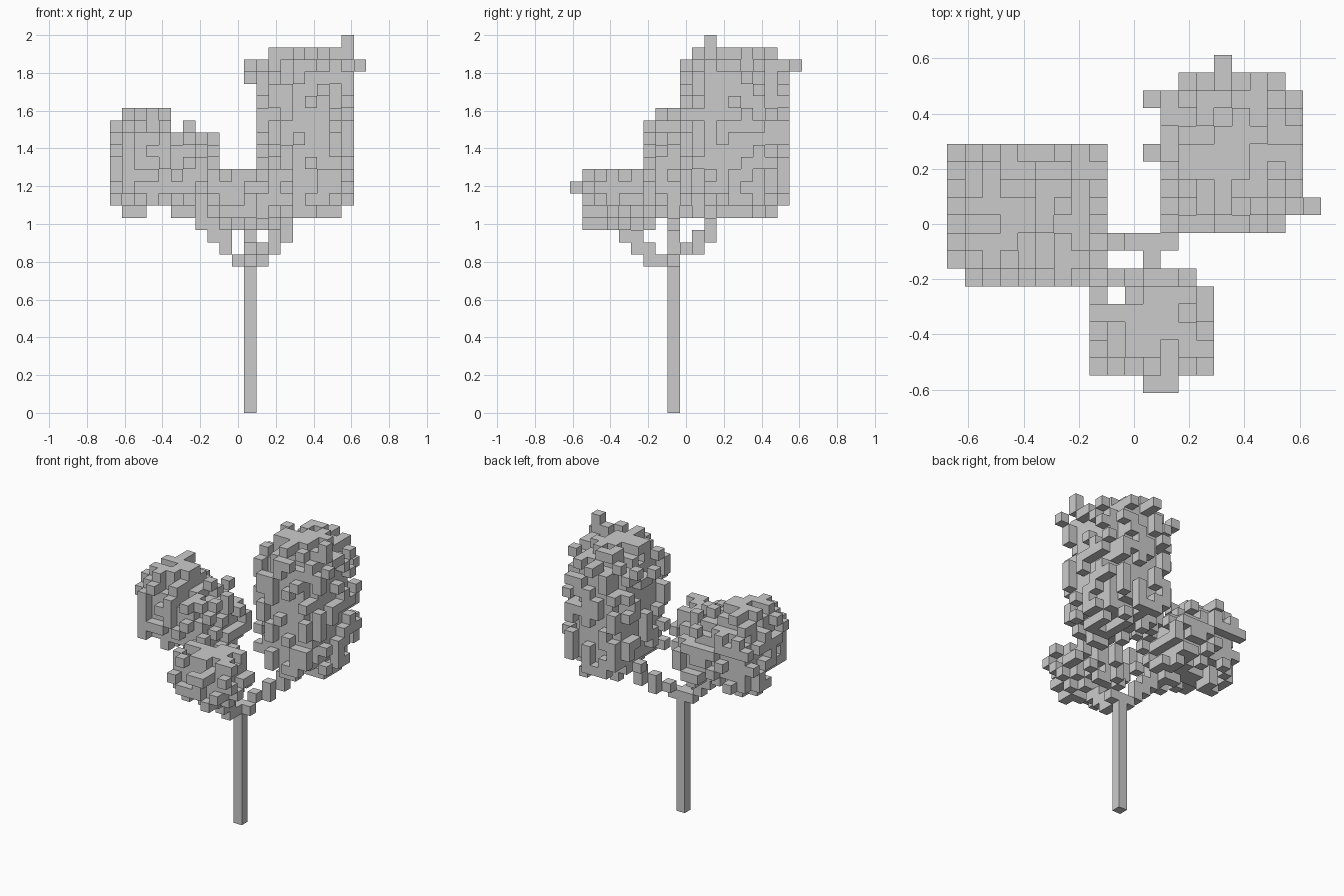
import bpy, bmesh, random
from itertools import product
from mathutils import Vector

if "Cube" in bpy.data.objects:
    bpy.data.objects.remove(bpy.data.objects["Cube"])

S = 2 / 31                      # size of one voxel
DIRS = [(1, 0, 0), (-1, 0, 0), (0, 1, 0), (0, -1, 0), (0, 0, 1), (0, 0, -1)]
# neighbours sharing a face or an edge
NEAR = [d for d in product((-1, 0, 1), repeat=3) if 0 < sum(map(abs, d)) < 3]


def add(a, b):
    return (a[0] + b[0], a[1] + b[1], a[2] + b[2])


def voxel_object(name, cells):
    """Mesh the exposed faces of a set of grid cells."""
    bm = bmesh.new()
    for c in cells:
        centre = Vector((c[0], c[1], c[2] + 0.5))
        for d in DIRS:
            if add(c, d) in cells:
                continue
            n = Vector(d)
            u = Vector((d[1], d[2], d[0]))
            v = n.cross(u)
            pts = [centre + 0.5 * (n + a * u + b * v)
                   for a, b in ((-1, -1), (1, -1), (1, 1), (-1, 1))]
            bm.faces.new([bm.verts.new(p * S) for p in pts])
    bmesh.ops.remove_doubles(bm, verts=bm.verts, dist=S * 0.01)
    mesh = bpy.data.meshes.new(name)
    bm.to_mesh(mesh)
    bm.free()
    obj = bpy.data.objects.new(name, mesh)
    bpy.context.collection.objects.link(obj)
    return obj


def crown(blobs, lo, hi, seed, density=0.38, extra=()):
    """Solid rounded cores plus a random rough layer, kept inside a box."""
    rng = random.Random(seed)
    box = list(product(*(range(lo[i], hi[i] + 1) for i in range(3))))
    core = {c for c in box if any(
        sum(abs((c[i] - m[i]) / r[i]) ** p for i in range(3)) <= 1
        for m, r, p in blobs)}
    shell = {c for c in box if c not in core
             and any(add(c, d) in core for d in NEAR)
             and rng.random() < density}
    return core | shell | set(extra)


# Trunk
voxel_object("trunk", {(1, -1, z) for z in range(13)})

# Stepped branches
voxel_object("right_branch", {(2, -1, 12), (2, 0, 13), (3, 1, 13),
                              (3, 1, 14), (4, 2, 14), (4, 2, 15)})
voxel_object("left_branch", {(0, -1, 12)} | {(-n, -1, 12 + n + k)
                                             for n in range(1, 5) for k in (0, 1)})
voxel_object("front_branch", {(1, -2, 12), (1, -3, 12), (1, -3, 13), (1, -4, 13),
                              (1, -4, 14), (1, -5, 14), (1, -5, 15)})

# Tall right crown with stray leaf voxels
voxel_object("tall_crown", crown(
    [((5.5, 4, 22.6), (3.2, 3.7, 6.6), 3)], (2, 0, 16), (9, 8, 29), 3,
    extra=[(9, 2, 29), (9, 2, 30), (10, 1, 28), (5, 9, 28), (1, 7, 28),
           (1, 4, 27)]))

# Left crown, two merged clumps
voxel_object("left_crown", crown(
    [((-7.2, 0.5, 20.3), (2.4, 3.3, 3.4), 2.6),
     ((-4.4, 0.5, 19.2), (2.3, 3.3, 2.7), 2.6)], (-10, -3, 16), (-2, 4, 24), 5))

# Small front crown
voxel_object("front_crown", crown(
    [((1, -5.6, 17.3), (2.4, 2.4, 2.0), 2.5)], (-2, -8, 15), (4, -3, 19), 8,
    extra=[(1, -9, 18), (2, -9, 18)]))
